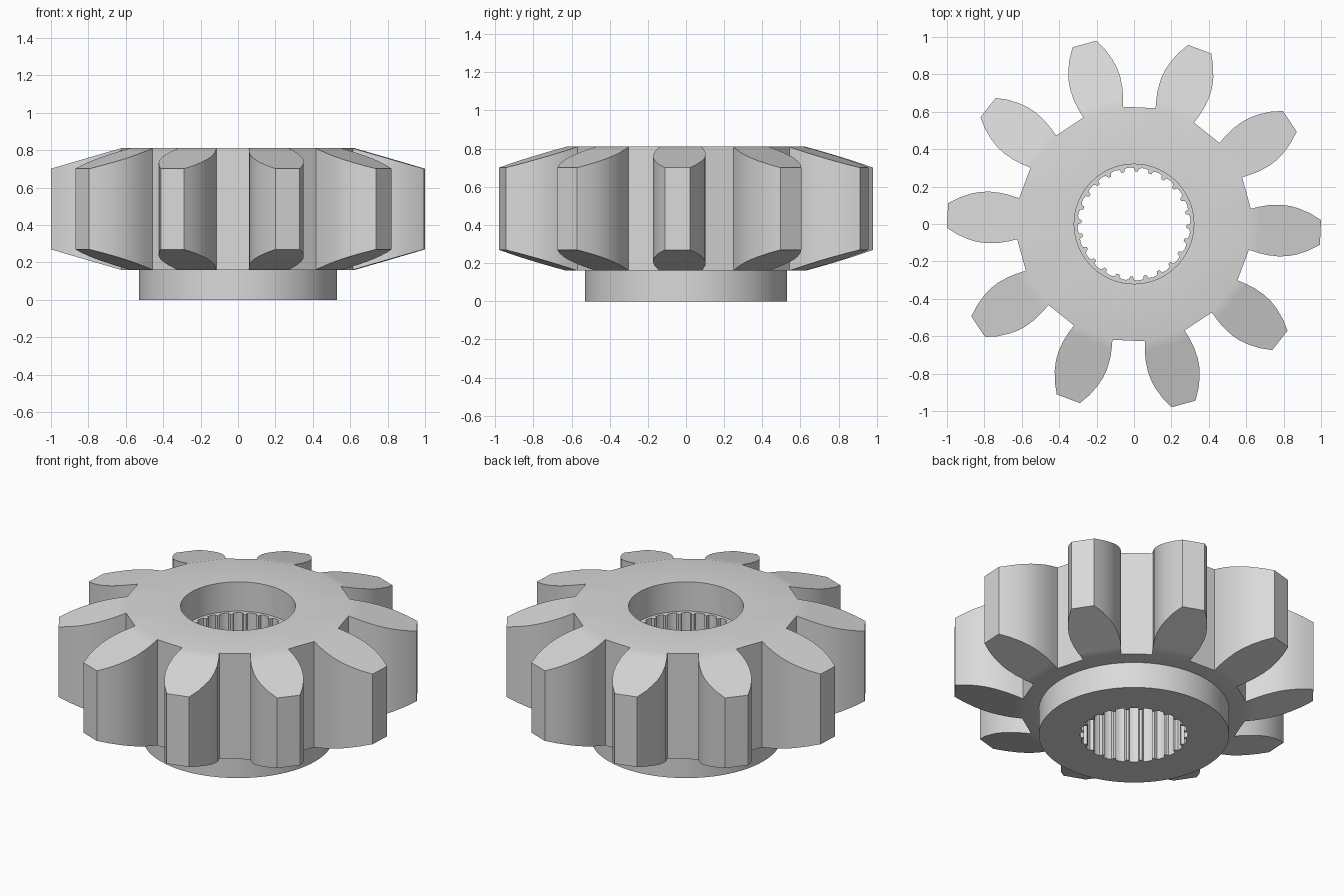
import bpy
import bmesh
from math import sin, cos, atan2, pi, radians

if "Cube" in bpy.data.objects:
    bpy.data.objects.remove(bpy.data.objects["Cube"], do_unlink=True)

# Main dimensions
TEETH = 10
PHASE = radians(-2.6)
Z_LOW, Z_HIGH = 0.16, 0.81
CHAMFER = 0.11
BORE_R, HUB_R = 0.32, 0.53
STEP_Z = 0.63
SPLINES = 24
# Tooth flank: distance from the axis, half width
FLANK = [(0.62, 0.11), (0.67, 0.124), (0.72, 0.134), (0.78, 0.138), (0.83, 0.134),
         (0.88, 0.122), (0.94, 0.099), (0.998, 0.066)]

steel = bpy.data.materials.new("steel grey")
steel.use_nodes = True
grey = (0.7, 0.7, 0.7, 1)
steel.diffuse_color = grey
steel.node_tree.nodes["Principled BSDF"].inputs["Base Color"].default_value = grey


def finish(bm, name):
    bmesh.ops.recalc_face_normals(bm, faces=bm.faces)
    mesh = bpy.data.meshes.new(name)
    bm.to_mesh(mesh)
    bm.free()
    mesh.materials.append(steel)
    obj = bpy.data.objects.new(name, mesh)
    bpy.context.collection.objects.link(obj)
    bpy.ops.object.select_all(action='DESELECT')
    obj.select_set(True)
    bpy.context.view_layer.objects.active = obj
    bpy.ops.object.shade_smooth_by_angle(angle=radians(30))


def ring(bm, polar, z):
    return [bm.verts.new((r * cos(a), r * sin(a), z)) for r, a in polar]


def loft(bm, rings):
    for lower, upper in zip(rings, rings[1:]):
        n = len(lower)
        for i in range(n):
            j = (i + 1) % n
            bm.faces.new((lower[i], lower[j], upper[j], upper[i]))


# Gear wheel: angles of the inner circles follow the tooth bases and gaps
bm = bmesh.new()
pitch = 2 * pi / TEETH
half = atan2(FLANK[0][1], FLANK[0][0])
angles = []
for k in range(TEETH):
    start = PHASE + k * pitch - half
    angles += [start + 2 * half * i / 3 for i in range(3)]
    angles += [start + 2 * half + (pitch - 2 * half) * i / 3 for i in range(3)]

bore_top = ring(bm, [(BORE_R, a) for a in angles], Z_HIGH)
bore_step = ring(bm, [(BORE_R, a) for a in angles], STEP_Z)
hub_line = ring(bm, [(HUB_R, a) for a in angles], Z_LOW)
loft(bm, [bore_step, bore_top])


def tooth_side(k, side, top):
    """One edge of a tooth, from its base to its tip."""
    a = PHASE + k * pitch
    verts = []
    for u, t in FLANK:
        drop = CHAMFER * (u - FLANK[0][0]) / (1 - FLANK[0][0])
        z = Z_HIGH - drop if top else Z_LOW + drop
        t *= side
        verts.append(bm.verts.new((u * cos(a) - t * sin(a), u * sin(a) + t * cos(a), z)))
    return verts


teeth = [{(s, top): tooth_side(k, s, top) for s in (-1, 1) for top in (False, True)}
         for k in range(TEETH)]
for k, tooth in enumerate(teeth):
    following = teeth[(k + 1) % TEETH]
    # Sloped tooth ends and flanks
    for i in range(len(FLANK) - 1):
        for top in (False, True):
            a, b = tooth[-1, top], tooth[1, top]
            bm.faces.new((a[i], a[i + 1], b[i + 1], b[i]))
        for s in (-1, 1):
            a, b = tooth[s, False], tooth[s, True]
            bm.faces.new((a[i], a[i + 1], b[i + 1], b[i]))
    # Tip face and the flat root between teeth
    bm.faces.new((tooth[-1, False][-1], tooth[1, False][-1],
                  tooth[1, True][-1], tooth[-1, True][-1]))
    bm.faces.new((tooth[1, False][0], following[-1, False][0],
                  following[-1, True][0], tooth[1, True][0]))
    # Web faces, above and below
    for top, inner in ((True, bore_top), (False, hub_line)):
        corners = (tooth[-1, top][0], tooth[1, top][0], following[-1, top][0])
        for part in range(2):
            first = 6 * k + 3 * part
            arc = [inner[(first + i) % len(inner)] for i in range(4)]
            bm.faces.new([corners[part], corners[part + 1]] + arc[::-1])
finish(bm, "gear_wheel")

# Hub with a splined bore that ends at a ledge under the wide bore
bm = bmesh.new()
SPLINE_SHAPE = [(0.0, 0.298), (0.22, 0.302), (0.44, 0.302), (0.64, 0.298),
                (0.72, 0.281), (0.92, 0.281)]
spline = [(r, (k + f) * 2 * pi / SPLINES) for k in range(SPLINES) for f, r in SPLINE_SHAPE]


def circle(radius):
    return [(radius, a) for _, a in spline]


loft(bm, [ring(bm, circle(HUB_R), Z_LOW), ring(bm, circle(HUB_R), 0),
          ring(bm, spline, 0), ring(bm, spline, STEP_Z),
          ring(bm, circle(BORE_R), STEP_Z)])
finish(bm, "splined_hub")
